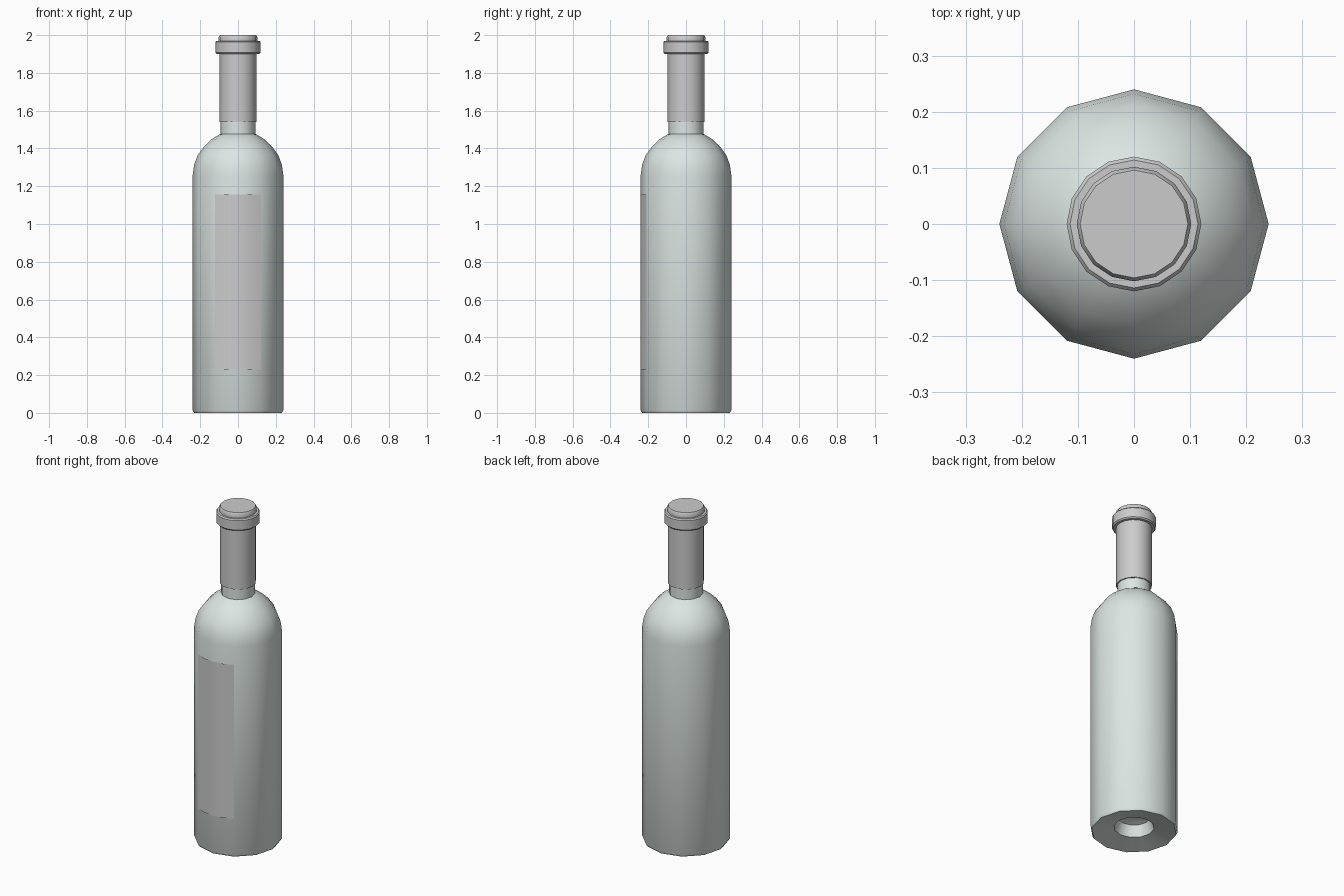
import bpy
from math import cos, sin, pi, radians

if "Cube" in bpy.data.objects:
    bpy.data.objects.remove(bpy.data.objects["Cube"])


def lathe(name, profile, sides, start=0.0, sweep=2 * pi):
    """Revolve (radius, z) points about z; radius 0 becomes a pole."""
    closed = abs(sweep - 2 * pi) < 1e-6
    cols = sides if closed else sides + 1
    verts, rings, faces = [], [], []
    for r, z in profile:
        if r == 0:
            rings.append([len(verts)] * cols)
            verts.append((0, 0, z))
        else:
            rings.append(list(range(len(verts), len(verts) + cols)))
            for i in range(cols):
                a = start + sweep * i / sides
                verts.append((r * cos(a), r * sin(a), z))
    for lo, hi in zip(rings, rings[1:]):
        for i in range(sides):
            j = (i + 1) % cols
            quad = [lo[i], lo[j], hi[j], hi[i]]
            faces.append(list(dict.fromkeys(quad)))
    mesh = bpy.data.meshes.new(name)
    mesh.from_pydata(verts, [], faces)
    obj = bpy.data.objects.new(name, mesh)
    bpy.context.collection.objects.link(obj)
    bpy.ops.object.select_all(action='DESELECT')
    obj.select_set(True)
    bpy.context.view_layer.objects.active = obj
    bpy.ops.object.shade_smooth_by_angle(angle=radians(35))
    return obj


# Glass body: recessed base, straight wall, round shoulder and neck
bottle = lathe("bottle", [
    (0, 0.105), (0.06, 0.10), (0.09, 0.09), (0.11, 0.025),
    (0.232, 0), (0.24, 0.014), (0.24, 1.26), (0.232, 1.315),
    (0.213, 1.365), (0.18, 1.41), (0.142, 1.447), (0.10, 1.473),
    (0.092, 1.476), (0.092, 1.56)], 12)
glass = bpy.data.materials.new("pale_glass")
glass.diffuse_color = (0.72, 0.79, 0.77, 1)
glass.use_nodes = True
glass.node_tree.nodes["Principled BSDF"].inputs["Base Color"].default_value = glass.diffuse_color
bottle.data.materials.append(glass)

# Foil sleeve with the wider lip and rounded cap
lathe("neck_foil", [
    (0.09, 1.54), (0.098, 1.54), (0.098, 1.90), (0.114, 1.90),
    (0.12, 1.907), (0.12, 1.963), (0.114, 1.97), (0.102, 1.97),
    (0.102, 1.99), (0.096, 2.0), (0, 2.0)], 16)

# Curved label on the front
lathe("label", [(0.241, 0.23), (0.241, 1.155)], 4, radians(-120), radians(60))
